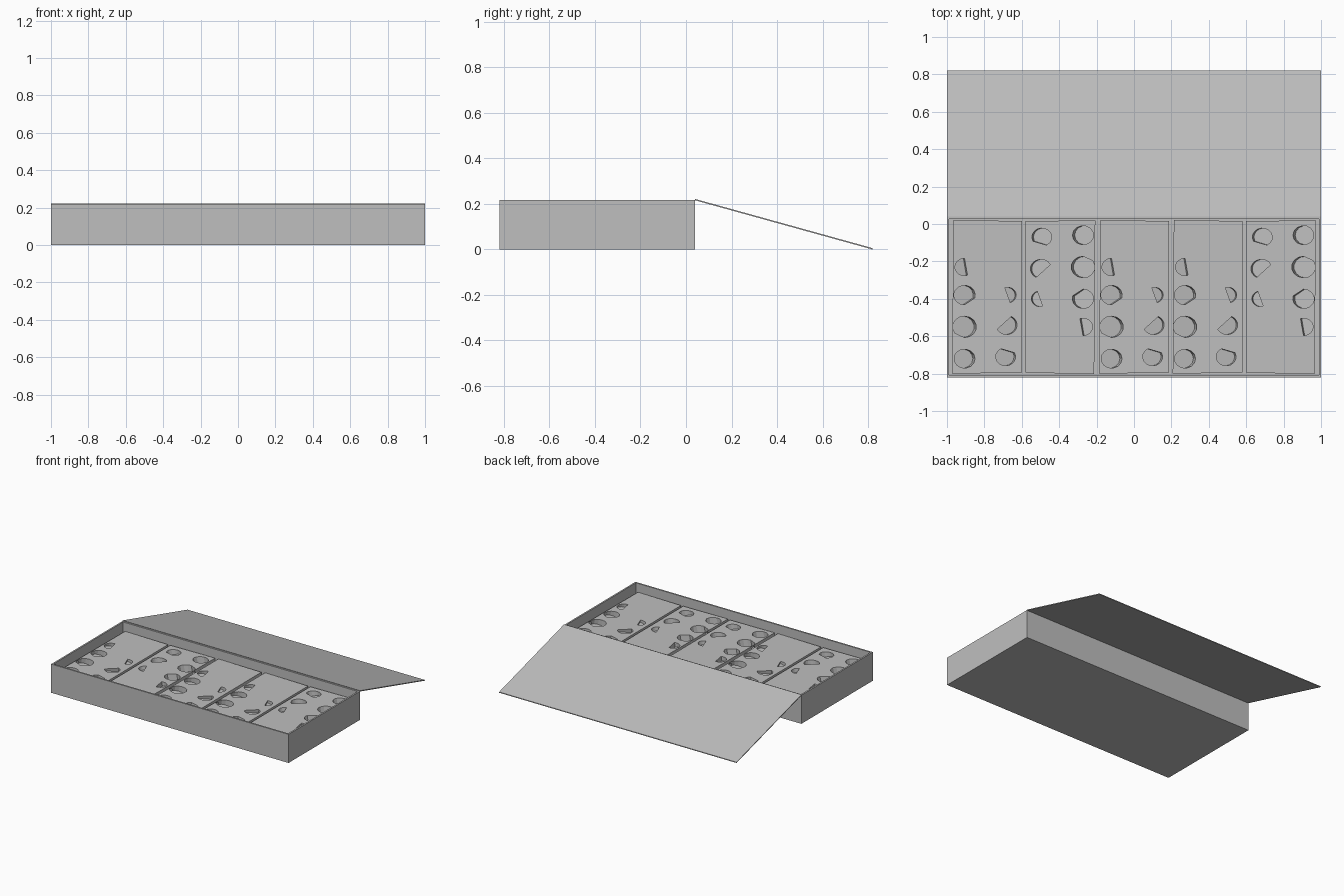
import bpy, bmesh, math
from mathutils import Matrix, Vector

cube = bpy.data.objects.get("Cube")
if cube:
    bpy.data.objects.remove(cube, do_unlink=True)

grey = bpy.data.materials.new("plain grey")
grey.use_nodes = True
grey.diffuse_color = (0.52, 0.52, 0.52, 1)
grey.node_tree.nodes["Principled BSDF"].inputs["Base Color"].default_value = grey.diffuse_color


def add_object(name, bm):
    bmesh.ops.recalc_face_normals(bm, faces=bm.faces)
    mesh = bpy.data.meshes.new(name)
    bm.to_mesh(mesh)
    bm.free()
    mesh.materials.append(grey)
    obj = bpy.data.objects.new(name, mesh)
    bpy.context.collection.objects.link(obj)
    return obj


def prism(bm, outline, low, high, matrix=Matrix()):
    """Extrude a flat outline from low to high."""
    face = bm.faces.new([bm.verts.new(matrix @ Vector((x, y, low))) for x, y in outline])
    top = bmesh.ops.extrude_face_region(bm, geom=[face])["geom"]
    lift = matrix.to_3x3() @ Vector((0, 0, high - low))
    bmesh.ops.translate(bm, vec=lift, verts=[v for v in top if isinstance(v, bmesh.types.BMVert)])


# Open box: solid block with its top inset and sunk
FRONT, BACK, RIM, WALL = -0.82, 0.04, 0.218, 0.012
bm = bmesh.new()
prism(bm, [(-1, FRONT), (1, FRONT), (1, BACK), (-1, BACK)], 0, RIM)
top = max(bm.faces, key=lambda f: f.calc_center_median().z)
bmesh.ops.inset_region(bm, faces=[top], thickness=WALL, use_even_offset=True)
sunk = bmesh.ops.extrude_face_region(bm, geom=[top])["geom"]
bmesh.ops.translate(bm, vec=(0, 0, 0.012 - RIM),
                    verts=[v for v in sunk if isinstance(v, bmesh.types.BMVert)])
bmesh.ops.delete(bm, geom=[top], context="FACES")
add_object("box", bm)

# Lid folded back from the rear rim down to the ground
bm = bmesh.new()
side = [(BACK, 0.216), (BACK, 0.222), (0.82, 0.006), (0.82, 0)]
face = bm.faces.new([bm.verts.new((-1, y, z)) for y, z in side])
swept = bmesh.ops.extrude_face_region(bm, geom=[face])["geom"]
bmesh.ops.translate(bm, vec=(2, 0, 0), verts=[v for v in swept if isinstance(v, bmesh.types.BMVert)])
add_object("lid", bm)

# Slab with slightly uneven edges
TOP = 0.155
bm = bmesh.new()
prism(bm, [(-0.186, -0.41), (0.187, -0.405), (0.187, 0.405), (-0.18, 0.412)], 0.012, TOP)
slab = add_object("slab_1", bm)

# Pockets: x, y, radius, share of the round kept, depth
pockets = [(-0.12, -0.33, 0.055, 0.9, 0.045), (-0.12, -0.16, 0.062, 0.85, 0.045),
           (-0.12, 0.01, 0.056, 0.8, 0.04), (-0.12, 0.16, 0.05, 0.55, 0.03),
           (0.1, -0.32, 0.052, 0.75, 0.03), (0.105, -0.15, 0.055, 0.6, 0.025),
           (0.11, 0.01, 0.045, 0.5, 0.02)]
bm = bmesh.new()
for i, (x, y, radius, share, depth) in enumerate(pockets):
    half = math.pi * share
    start = i * 1.1
    outline = [(radius * math.cos(start + half * (k / 6 - 1)),
                radius * 0.92 * math.sin(start + half * (k / 6 - 1))) for k in range(13)]
    place = Matrix.Translation((x, y, TOP)) @ Matrix.Rotation(math.radians(12), 4, "Y")
    prism(bm, outline, -depth, 0.1, place)
cutter = add_object("pocket_cutter", bm)
cutter.hide_render = True

cut = slab.modifiers.new("pockets", "BOOLEAN")
cut.operation = "DIFFERENCE"
cut.solver = "EXACT"
cut.object = cutter
bpy.context.view_layer.objects.active = slab
bpy.ops.object.modifier_apply(modifier=cut.name)
bpy.data.objects.remove(cutter, do_unlink=True)

# Row of five slabs, two of them turned end for end
for i in range(5):
    piece = slab if i == 0 else slab.copy()
    if i:
        piece.name = f"slab_{i + 1}"
        bpy.context.collection.objects.link(piece)
    piece.location = (-0.786 + 0.393 * i, -0.39, 0)
    piece.rotation_euler.z = math.pi if i in (1, 4) else 0
